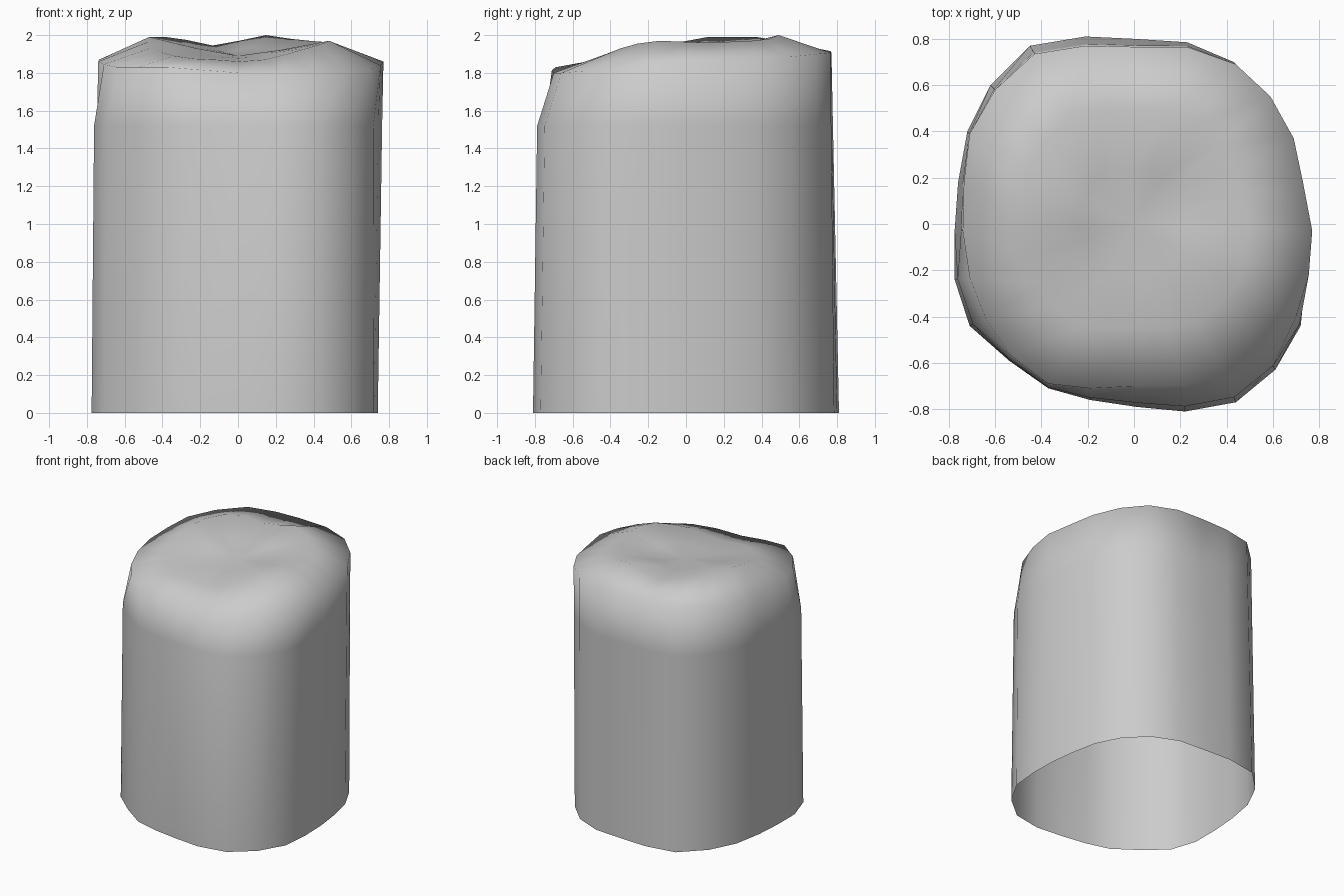
import bpy, bmesh

# Outlines of the open base and of the top rim, counter-clockwise from +x
base = [(.735, -.02), (.71, .18), (.67, .37), (.58, .55), (.43, .70), (.23, .785),
        (.0, .80), (-.21, .81), (-.45, .77), (-.62, .60), (-.72, .40), (-.76, .18),
        (-.775, -.03), (-.775, -.24), (-.71, -.44), (-.54, -.59), (-.37, -.71), (-.19, -.76),
        (.01, -.79), (.22, -.81), (.44, -.77), (.61, -.63), (.72, -.44), (.74, -.22)]
rim = [(.77, -.03), (.73, .18), (.69, .37), (.59, .55), (.44, .69), (.23, .765),
       (.01, .765), (-.21, .77), (-.43, .735), (-.60, .58), (-.71, .39), (-.735, .18),
       (-.74, -.03), (-.71, -.23), (-.64, -.41), (-.53, -.57), (-.37, -.69), (-.19, -.71),
       (.01, -.70), (.22, -.70), (.41, -.66), (.57, -.54), (.70, -.40), (.755, -.22)]
N = len(base)

# Heights of the rim (every second point) and of the lumpy inner ring
rim_key = [1.86, 1.87, 1.90, 1.915, 1.90, 1.88, 1.86, 1.83, 1.83, 1.80, 1.80, 1.82]
inner_z = [1.965, 1.96, 1.965, 1.97, 1.98, 2.00, 1.97, 1.945, 1.975, 1.99, 1.99, 1.99,
           1.965, 1.935, 1.91, 1.89, 1.875, 1.87, 1.86, 1.87, 1.90, 1.93, 1.955, 1.97]
rim_z = [(rim_key[i // 2] + rim_key[((i + 1) // 2) % 12]) / 2 for i in range(N)]
CENTRE_Z = 1.89


def shoulder(b, t):
    w = .8 if b[1] > -.2 else .2
    return (b[0] + (t[0] - b[0]) * w, b[1] + (t[1] - b[1]) * w, 1.52)


rings = [
    [(x, y, 0) for x, y in base],
    [shoulder(b, t) for b, t in zip(base, rim)],
    [(x, y, z) for (x, y), z in zip(rim, rim_z)],
    [(x * .64, y * .64, z) for (x, y), z in zip(rim, inner_z)],
    [(x * .3, y * .3, CENTRE_Z + (z - CENTRE_Z) * .4) for (x, y), z in zip(rim, inner_z)],
]

# Wall and uneven top, open underneath
bm = bmesh.new()
loops = [[bm.verts.new(p) for p in ring] for ring in rings]
for lo, hi in zip(loops, loops[1:]):
    for i in range(N):
        j = (i + 1) % N
        bm.faces.new((lo[i], lo[j], hi[j], hi[i]))
centre = bm.verts.new((0, 0, CENTRE_Z))
for i in range(N):
    bm.faces.new((loops[-1][i], loops[-1][(i + 1) % N], centre))
for f in bm.faces:
    f.smooth = True
mesh = bpy.data.meshes.new("stump")
bm.to_mesh(mesh)
bm.free()
bpy.context.collection.objects.link(bpy.data.objects.new("stump", mesh))
